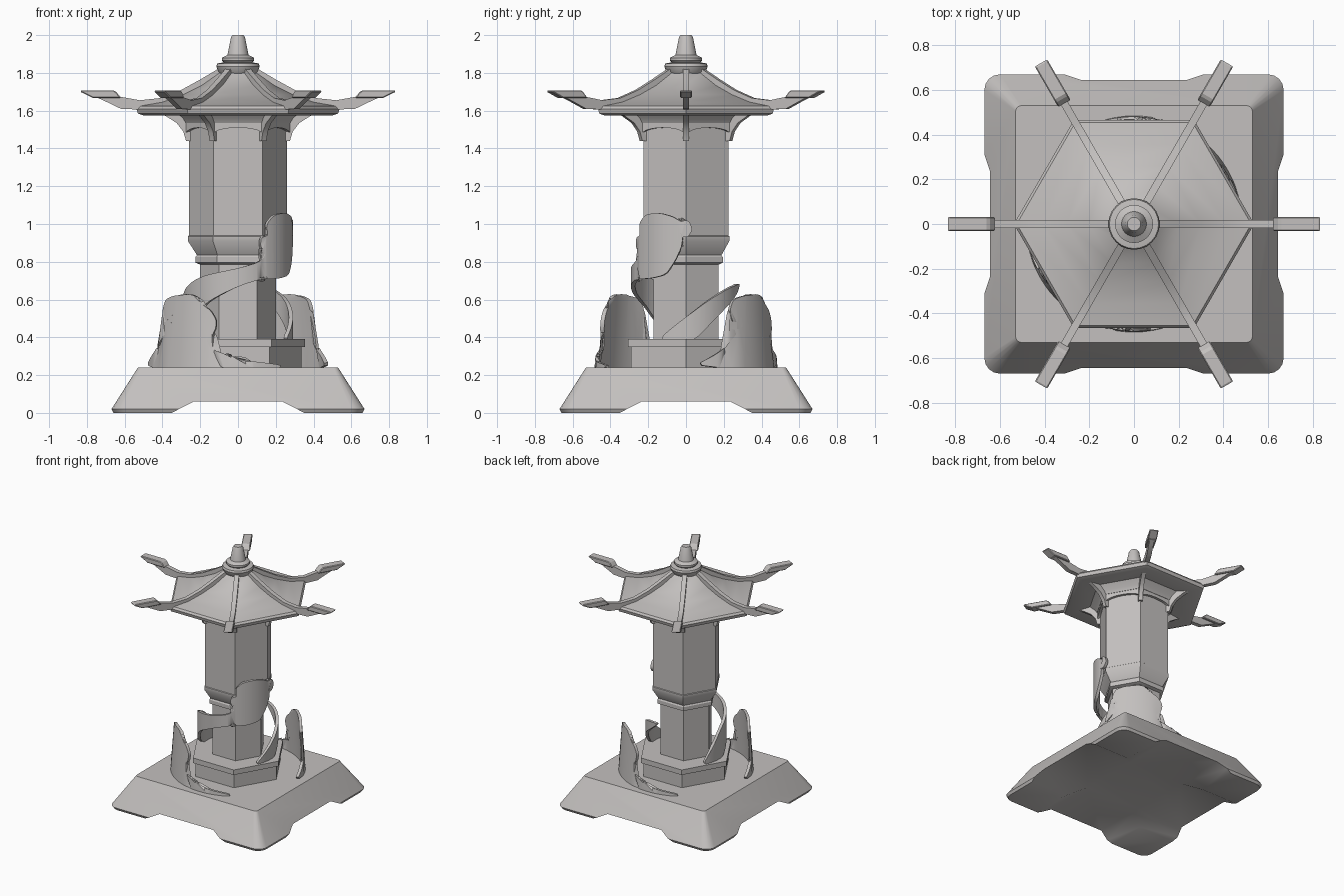
import bpy, bmesh, math
from mathutils import Matrix, Vector

if "Cube" in bpy.data.objects:
    bpy.data.objects.remove(bpy.data.objects["Cube"], do_unlink=True)

stone = bpy.data.materials.new("warm_grey_stone")
stone.use_nodes = True
stone.diffuse_color = (0.55, 0.53, 0.52, 1)
stone.node_tree.nodes["Principled BSDF"].inputs["Base Color"].default_value = stone.diffuse_color


def activate(obj):
    bpy.ops.object.select_all(action="DESELECT")
    obj.select_set(True)
    bpy.context.view_layer.objects.active = obj


def finish(name, bm):
    bmesh.ops.recalc_face_normals(bm, faces=bm.faces)
    mesh = bpy.data.meshes.new(name)
    bm.to_mesh(mesh)
    bm.free()
    mesh.materials.append(stone)
    obj = bpy.data.objects.new(name, mesh)
    bpy.context.collection.objects.link(obj)
    return obj


def smooth(obj, angle=30):
    activate(obj)
    bpy.ops.object.shade_smooth_by_angle(angle=math.radians(angle))
    return obj


def apply_modifier(obj, mod):
    activate(obj)
    bpy.ops.object.modifier_apply(modifier=mod.name)


def polar(r, angle, z):
    return Vector((r * math.cos(angle), r * math.sin(angle), z))


def stack(name, rings):
    """Skin a pile of equal-length point rings and cap both ends."""
    bm = bmesh.new()
    loops = [[bm.verts.new(p) for p in ring] for ring in rings]
    count = len(loops[0])
    for low, high in zip(loops, loops[1:]):
        for i in range(count):
            j = (i + 1) % count
            bm.faces.new((low[i], low[j], high[j], high[i]))
    bm.faces.new(loops[0])
    bm.faces.new(loops[-1])
    return finish(name, bm)


def lathe(name, profile, sides):
    return smooth(stack(name, [[polar(r, math.tau * i / sides, z) for i in range(sides)]
                               for r, z in profile]))


def slab(name, outline, width, shift=0, turn=0):
    """Extrude an (x, z) outline along y, slide it, then turn it about z."""
    spin = Matrix.Rotation(turn, 3, "Z")
    return stack(name, [[spin @ Vector((x, shift + side * width / 2, z)) for x, z in outline]
                        for side in (-1, 1)])


def rounded_square(half, corner, z, steps=5):
    points = []
    for quarter in range(4):
        middle = math.pi / 4 + quarter * math.pi / 2
        centre = polar((half - corner) * math.sqrt(2), middle, z)
        for i in range(steps):
            angle = middle + (i / (steps - 1) - 0.5) * math.pi / 2
            points.append(centre + polar(corner, angle, 0))
    return points


def rounded(points, passes=2):
    """Corner cutting turns a coarse outline into a flowing one."""
    for _ in range(passes):
        cut = []
        for a, b in zip(points, points[1:] + points[:1]):
            a, b = Vector(a), Vector(b)
            cut += [a.lerp(b, 0.2), a.lerp(b, 0.8)]
        points = cut
    return points


def wrapped_shell(name, outline, radius, lean=0, turn=0, thickness=0.022):
    """Wrap a flat (degrees, z) outline around the axis and thicken it."""
    bm = bmesh.new()
    bm.faces.new([bm.verts.new((math.radians(p[0]), 0, p[1])) for p in rounded(outline)])
    bmesh.ops.triangulate(bm, faces=bm.faces[:])
    for degrees in range(-40, 370, 5):
        bmesh.ops.bisect_plane(bm, geom=bm.verts[:] + bm.edges[:] + bm.faces[:], dist=1e-5,
                               plane_co=(math.radians(degrees), 0, 0), plane_no=(1, 0, 0))
    for v in bm.verts:
        v.co = polar(radius - lean * v.co.z, v.co.x + turn, v.co.z)
    obj = finish(name, bm)
    mod = obj.modifiers.new("thickness", "SOLIDIFY")
    mod.thickness, mod.offset = thickness, 0
    apply_modifier(obj, mod)
    return smooth(obj, 40)


# Square base with sloped sides, cut through both ways to leave four feet
base = stack("base", [rounded_square(0.66, 0.07, 0), rounded_square(0.67, 0.07, 0.02),
                      rounded_square(0.53, 0.025, 0.24)])
for turn in (0, math.pi / 2):
    cutter = slab("foot_gap_cutter", [(-0.39, -0.02), (-0.235, 0.06), (0.235, 0.06), (0.39, -0.02)],
                  2, turn=turn)
    cutter.hide_render = True
    mod = base.modifiers.new("gap", "BOOLEAN")
    mod.object, mod.operation, mod.solver = cutter, "DIFFERENCE", "EXACT"
    apply_modifier(base, mod)
    bpy.data.objects.remove(cutter, do_unlink=True)
smooth(base)

# Six-sided pillar: step, narrow shaft, collar, wide shaft, cornice
lathe("step", [(0.335, 0.23), (0.335, 0.35), (0.355, 0.35), (0.355, 0.39)], 6)
lathe("lower_shaft", [(0.2, 0.38), (0.2, 0.8)], 6)
lathe("collar", [(0.2, 0.785), (0.225, 0.795), (0.225, 0.825), (0.217, 0.835),
                 (0.265, 0.91), (0.265, 0.935), (0.25, 0.945)], 6)
lathe("upper_shaft", [(0.26, 0.93), (0.26, 1.56)], 6)
lathe("cornice", [(0.26, 1.525), (0.285, 1.535), (0.3, 1.56), (0.35, 1.605)], 6)

# Hexagonal roof with a concave slope
lathe("roof", [(0.3, 1.6), (0.5, 1.575), (0.53, 1.585), (0.538, 1.61), (0.525, 1.625),
               (0.41, 1.645), (0.3, 1.685), (0.2, 1.735), (0.1, 1.805)], 6)

# Finial
lathe("finial_collar", [(0.09, 1.79), (0.105, 1.805), (0.115, 1.835), (0.11, 1.85), (0.08, 1.855)], 24)
lathe("finial", [(0.07, 1.85), (0.085, 1.865), (0.085, 1.88), (0.056, 1.895),
                 (0.038, 1.985), (0.03, 2)], 24)

# Parts repeated on every corner and face of the hexagon
rib = [(0.09, 1.83), (0.2, 1.765), (0.3, 1.71), (0.41, 1.667), (0.52, 1.655), (0.63, 1.675),
       (0.76, 1.675), (0.72, 1.658), (0.62, 1.61), (0.5, 1.605), (0.3, 1.66), (0.1, 1.78)]
rib_tip = [(0.62, 1.668), (0.77, 1.668), (0.835, 1.7), (0.83, 1.708), (0.66, 1.708), (0.645, 1.7)]
bracket = [(0.24, 1.44), (0.275, 1.44), (0.29, 1.49), (0.325, 1.535), (0.38, 1.57),
           (0.43, 1.595), (0.24, 1.6)]
arch = [(0.13 * math.cos(i * math.pi / 10), 1.475 + 0.035 * math.sin(i * math.pi / 10))
        for i in range(11)]
frieze = [(0.142, 1.55), (0.142, 1.475)] + arch + [(-0.142, 1.475), (-0.142, 1.55)]
for k in range(6):
    turn = k * math.pi / 3
    smooth(slab("roof_rib", rib, 0.034, turn=turn))
    tip = slab("rib_tip", rib_tip, 0.064, turn=turn)
    mod = tip.modifiers.new("soft_edge", "BEVEL")
    mod.width, mod.segments = 0.005, 1
    apply_modifier(tip, mod)
    smooth(slab("bracket", bracket, 0.03, turn=turn))
    smooth(slab("frieze_panel", frieze, 0.03, shift=-0.23, turn=turn))

# Two low wave crests standing on the base, opposite each other
crest = [(2, 0.235), (24, 0.33), (34, 0.41), (41, 0.47), (42, 0.52), (38, 0.53), (37, 0.48),
         (32, 0.48), (30, 0.54), (33, 0.6), (42, 0.62), (56, 0.63), (63, 0.61), (64, 0.57),
         (71, 0.55), (76, 0.49), (75, 0.43), (69, 0.39), (72, 0.34), (82, 0.31), (96, 0.275),
         (118, 0.255), (118, 0.235)]
for side, turn in (("back", 0), ("front", math.pi)):
    wrapped_shell(side + "_wave_crest", crest, 0.49, lean=0.07, turn=turn)

# Tall wave ribbon climbing the pillar to a curled head
ribbon = [(148, 0.38), (165, 0.5), (185, 0.63), (225, 0.72), (270, 0.765), (294, 0.8), (301, 0.84),
          (294, 0.88), (295, 0.93), (304, 0.94), (301, 1.0), (312, 1.05), (330, 1.06),
          (346, 1.04), (352, 1.02), (363, 1.02), (367, 0.97), (362, 0.93), (353, 0.93),
          (352, 0.96), (357, 0.94), (355, 0.87), (348, 0.8), (338, 0.73), (318, 0.71),
          (295, 0.71), (270, 0.67), (233, 0.58), (212, 0.47), (188, 0.38)]
wrapped_shell("tall_wave_ribbon", ribbon, 0.28)

# Short pointed wave rising from the step on the other side
blade = [(-32, 0.38), (-5, 0.49), (25, 0.6), (50, 0.66), (80, 0.69), (72, 0.645),
         (42, 0.54), (24, 0.46), (8, 0.38)]
wrapped_shell("short_wave_blade", blade, 0.28)
